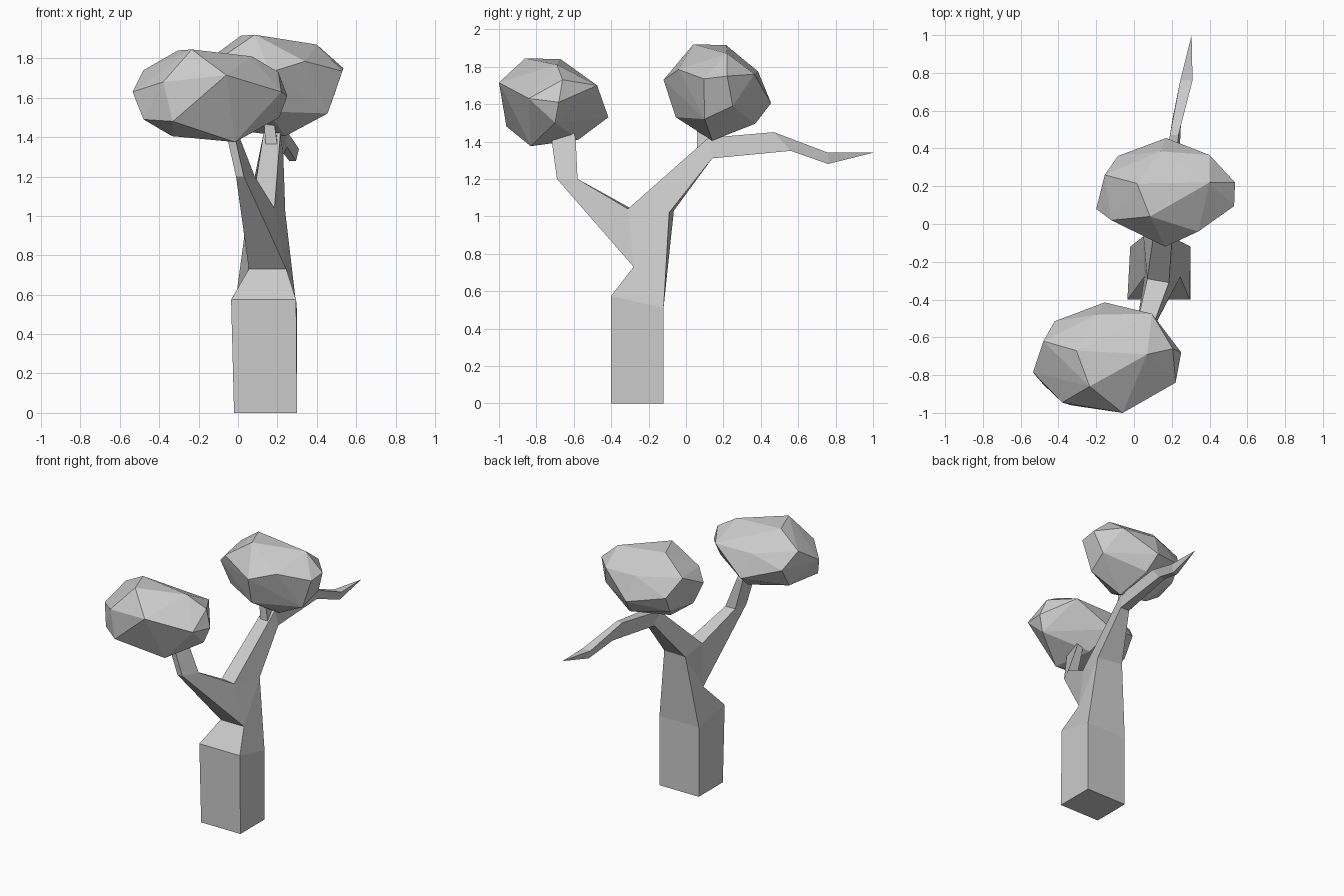
import bpy, bmesh


def finish(bm, name):
    bmesh.ops.remove_doubles(bm, verts=bm.verts[:], dist=0.0005)
    bmesh.ops.recalc_face_normals(bm, faces=bm.faces[:])
    mesh = bpy.data.meshes.new(name)
    bm.to_mesh(mesh)
    bm.free()
    obj = bpy.data.objects.new(name, mesh)
    bpy.context.collection.objects.link(obj)
    return obj


def face(bm, pts):
    bm.faces.new([bm.verts.new(p) for p in pts])


def pair(xl, xr, y, z):
    """Left and right point of one rung of the profile."""
    return (xl, y, z), (xr, y, z)


def loft(bm, rings, start=False, end=False):
    """Skin four-sided rings, each made of an outer and an inner pair."""
    loops = [[a[0], a[1], b[1], b[0]] for a, b in rings]
    for lo, hi in zip(loops, loops[1:]):
        for i in range(4):
            j = (i + 1) % 4
            face(bm, [lo[i], lo[j], hi[j], hi[i]])
    if start:
        face(bm, loops[0])
    if end:
        face(bm, loops[-1])


def blob(name, pts):
    """Faceted foliage clump wrapped around a few points."""
    bm = bmesh.new()
    for p in pts:
        bm.verts.new(p)
    bmesh.ops.convex_hull(bm, input=bm.verts[:])
    loose = [v for v in bm.verts if not v.link_faces]
    bmesh.ops.delete(bm, geom=loose, context='VERTS')
    return finish(bm, name)


# Shared rungs where the trunk forks
neck = pair(.055, .245, -.28, .73)
crotch = ((.07, -.29, 1.04), (.185, -.31, 1.04))
back = ((.05, -.065, 1.03), (.24, -.09, 1.02))

bm = bmesh.new()
# Trunk
loft(bm, [
    (pair(-.02, .30, -.40, 0), pair(-.02, .30, -.12, 0)),
    (pair(-.035, .295, -.40, .575), pair(-.02, .30, -.12, .51)),
    (neck, back),
], start=True)
for s in (0, 1):
    face(bm, [neck[s], crotch[s], back[s]])
# Front branch
loft(bm, [
    (neck, crotch),
    (pair(-.01, .03, -.69, 1.20), pair(.005, .085, -.58, 1.20)),
    (pair(-.06, -.02, -.72, 1.42), pair(-.05, 0, -.59, 1.42)),
    (pair(-.08, -.04, -.72, 1.50), pair(-.07, -.02, -.62, 1.50)),
], end=True)
# Back branch with its pointed tip
loft(bm, [
    (crotch, back),
    (pair(.13, .215, .12, 1.42), pair(.16, .23, .14, 1.31)),
    (pair(.19, .235, .47, 1.45), pair(.205, .25, .56, 1.35)),
    (pair(.245, .31, .76, 1.34), pair(.26, .295, .76, 1.28)),
    (pair(.305, .305, 1.0, 1.34), pair(.305, .305, 1.0, 1.34)),
])
bmesh.ops.remove_doubles(bm, verts=bm.verts[:], dist=0.0005)
bmesh.ops.dissolve_degenerate(bm, dist=0.0005, edges=bm.edges[:])
finish(bm, "trunk_and_branches")

# Short twig into the back foliage
bm = bmesh.new()
loft(bm, [
    (pair(.14, .20, .06, 1.36), pair(.14, .20, .13, 1.38)),
    (pair(.13, .18, .06, 1.50), pair(.13, .18, .11, 1.50)),
], start=True, end=True)
finish(bm, "twig")

# Foliage clumps
blob("front_foliage", [
    (-.235, -.86, 1.845), (-.305, -.67, 1.84), (.07, -.69, 1.81),
    (-.06, -1.0, 1.715), (-.38, -.945, 1.68), (-.535, -.785, 1.63),
    (-.48, -.62, 1.74), (.205, -.66, 1.73), (.25, -.68, 1.61),
    (.22, -.84, 1.63), (-.155, -.415, 1.53), (.095, -.475, 1.70),
    (-.42, -.515, 1.62), (-.015, -.83, 1.375), (-.335, -.79, 1.405),
    (-.1, -.575, 1.41), (-.48, -.85, 1.49), (-.33, -.96, 1.48),
    (.21, -.7, 1.50), (-.20, -.48, 1.70), (-.42, -.6, 1.48),
])
blob("back_foliage", [
    (.085, .04, 1.92), (.015, .215, 1.915), (.40, .22, 1.87),
    (.165, -.12, 1.73), (.535, .22, 1.75), (.53, .095, 1.735),
    (.34, -.04, 1.785), (.17, .455, 1.605), (.40, .365, 1.76),
    (-.085, .36, 1.66), (-.155, .26, 1.79), (-.20, .08, 1.70),
    (-.12, .02, 1.78), (.24, .14, 1.405), (.02, .15, 1.43),
    (.20, .37, 1.495), (.455, .10, 1.52), (.48, .25, 1.59),
    (.15, -.055, 1.53), (-.13, .10, 1.54), (-.08, .30, 1.54),
    (.14, .385, 1.775),
])
